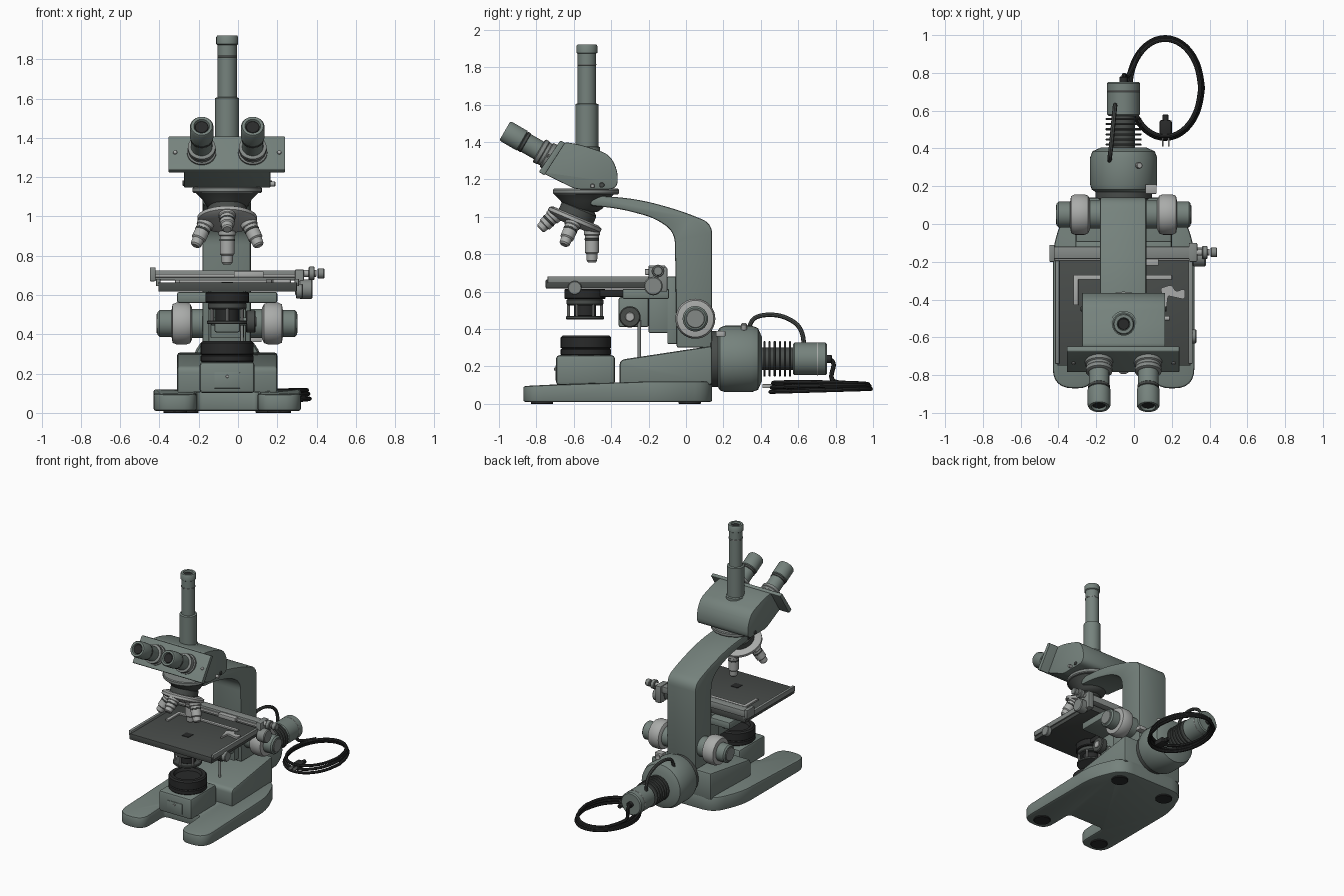
import bpy, bmesh, math
from mathutils import Vector, Matrix

if "Cube" in bpy.data.objects:
    bpy.data.objects.remove(bpy.data.objects["Cube"])

CX = -0.055  # symmetry plane of the instrument


def material(name, rgb):
    m = bpy.data.materials.new(name)
    m.diffuse_color = (*rgb, 1)
    m.use_nodes = True
    m.node_tree.nodes["Principled BSDF"].inputs["Base Color"].default_value = m.diffuse_color
    return m


GREEN = material("grey_green_enamel", (0.18, 0.225, 0.205))
DARK = material("dark_grey", (0.065, 0.072, 0.068))
BLACK = material("black", (0.022, 0.023, 0.023))
LIGHT = material("light_metal", (0.40, 0.41, 0.40))
MID = material("mid_metal", (0.23, 0.25, 0.24))


def finish(name, bm, mat, bevel=0.0, segs=2):
    bmesh.ops.recalc_face_normals(bm, faces=bm.faces)
    if bevel:
        edges = [e for e in bm.edges if len(e.link_faces) == 2 and e.calc_face_angle(0) > 0.6]
        bmesh.ops.bevel(bm, geom=edges, offset=bevel, segments=segs, profile=0.5,
                        affect='EDGES', clamp_overlap=True)
    me = bpy.data.meshes.new(name)
    bm.to_mesh(me)
    bm.free()
    me.materials.append(mat)
    ob = bpy.data.objects.new(name, me)
    bpy.context.collection.objects.link(ob)
    bpy.ops.object.select_all(action='DESELECT')
    ob.select_set(True)
    bpy.context.view_layer.objects.active = ob
    bpy.ops.object.shade_smooth_by_angle(angle=math.radians(35))
    return ob


def fillet(pts):
    """Round the corners of a polygon; each point is (u, v, radius)."""
    out = []
    for i, (u, v, r) in enumerate(pts):
        p = Vector((u, v))
        a = Vector(pts[i - 1][:2]) - p
        b = Vector(pts[(i + 1) % len(pts)][:2]) - p
        if r == 0:
            out.append(p)
            continue
        d = min(r, a.length * 0.49, b.length * 0.49)
        s, e = p + a.normalized() * d, p + b.normalized() * d
        for k in range(7):
            t = k / 6
            out.append(s * (1 - t) ** 2 + p * 2 * t * (1 - t) + e * t * t)
    return out


def prism(name, pts, axis, lo, hi, mat, bevel=0.0, top=None):
    """Extrude a filleted profile: axis x uses (y, z) points, axis z uses (x, y)."""
    bm = bmesh.new()
    rings = []
    poly = fillet(pts)
    for h in (lo, hi):
        ring = []
        for p in poly:
            z = top(p.y) if top and h == hi else h
            ring.append(bm.verts.new((h, p.x, p.y) if axis == 'x' else (p.x, p.y, z)))
        rings.append(ring)
        bm.faces.new(ring)
    n = len(poly)
    for i in range(n):
        bm.faces.new((rings[0][i], rings[0][(i + 1) % n], rings[1][(i + 1) % n], rings[1][i]))
    return finish(name, bm, mat, bevel)


def box(name, lo, hi, mat, bevel=0.006, rot=None):
    bm = bmesh.new()
    lo, hi = Vector(lo), Vector(hi)
    bmesh.ops.create_cube(bm, size=1)
    bmesh.ops.scale(bm, vec=hi - lo, verts=bm.verts)
    if rot:
        bmesh.ops.rotate(bm, verts=bm.verts, matrix=rot)
    bmesh.ops.translate(bm, vec=(lo + hi) / 2, verts=bm.verts)
    return finish(name, bm, mat, bevel)


def lathe(name, profile, origin, direction, mat, seg=40):
    """Revolve (radius, height) points about a direction from an origin."""
    bm = bmesh.new()
    q = Vector((0, 0, 1)).rotation_difference(Vector(direction).normalized())
    rings = []
    for r, h in profile:
        rings.append([bm.verts.new(Vector(origin) + q @ Vector(
            (r * math.cos(a), r * math.sin(a), h)))
            for a in (2 * math.pi * i / seg for i in range(seg))])
    for a, b in zip(rings, rings[1:]):
        for i in range(seg):
            j = (i + 1) % seg
            bm.faces.new((a[i], a[j], b[j], b[i]))
    bm.faces.new(rings[0])
    bm.faces.new(rings[-1])
    return finish(name, bm, mat)


def drum(name, r, length, origin, direction, mat, c=0.006, seg=40):
    return lathe(name, [(r - c, 0), (r, c), (r, length - c), (r - c, length)],
                 origin, direction, mat, seg)


def cord(name, pts, r, mat, closed=False):
    cu = bpy.data.curves.new(name, 'CURVE')
    cu.dimensions, cu.bevel_depth, cu.bevel_resolution = '3D', r, 2
    sp = cu.splines.new('NURBS')
    sp.points.add(len(pts) - 1)
    for p, co in zip(sp.points, pts):
        p.co = (*co, 1)
    sp.order_u, sp.use_endpoint_u, sp.use_cyclic_u, sp.resolution_u = 3, True, closed, 6
    cu.use_fill_caps = True
    tmp = bpy.data.objects.new(name, cu)
    bpy.context.collection.objects.link(tmp)
    bpy.context.view_layer.update()
    bm = bmesh.new()
    bm.from_mesh(tmp.evaluated_get(bpy.context.evaluated_depsgraph_get()).to_mesh())
    bpy.data.objects.remove(tmp)
    return finish(name, bm, mat)


# Forked foot with pads
prism("base", [(-0.43, -0.87, .12), (-0.21, -0.87, .09), (-0.21, -0.6, .03), (0.1, -0.6, .03),
               (0.1, -0.87, .09), (0.32, -0.87, .12), (0.32, -0.1, .1), (0.22, 0.14, .1),
               (-0.33, 0.14, .1), (-0.43, -0.1, .1)], 'z', 0.01, 0.1, GREEN, 0.012,
      top=lambda y: 0.095 + 0.025 * min(1, (y + 0.87) / 0.5))
for x, y in ((-0.32, -0.77), (0.21, -0.77), (-0.26, 0.02), (0.15, 0.02)):
    drum("foot_pad", 0.06, 0.02, (x, y, 0), (0, 0, 1), BLACK, 0.002)

# Wedge body and illuminator box on the foot
prism("wedge_body", [(-0.355, 0.1, 0), (-0.355, 0.235, .03), (0.14, 0.31, 0), (0.14, 0.1, 0)],
      'x', -0.31, 0.20, GREEN, 0.015)
box("illuminator_box", (-0.195, -0.695, 0.1), (0.085, -0.38, 0.26), GREEN, 0.018)
box("illuminator_plate", (-0.12, -0.699, 0.125), (0.01, -0.69, 0.205), GREEN, 0.002)
drum("plate_screw", 0.008, 0.01, (CX, -0.695, 0.185), (0, -1, 0), LIGHT, 0.002, 12)
lathe("field_lens", [(0.125, 0), (0.135, .01), (0.135, .035), (0.128, .04), (0.135, .045),
                     (0.135, .1), (0.125, .11), (0.1, .11), (0.09, .09)],
      (CX, -0.535, 0.255), (0, 0, 1), BLACK)

# Curved arm and limb
prism("arm", [(0.14, 0.3, 0), (0.14, 0.965, .06), (-0.02, 1.03, .1), (-0.25, 1.095, .12),
              (-0.49, 1.115, .03), (-0.52, 1.06, .03), (-0.36, 1.045, .08), (-0.17, 0.995, .1),
              (-0.06, 0.92, .12), (-0.05, 0.3, 0)], 'x', -0.18, 0.065, GREEN, 0.01)

# Focus knobs, coarse and fine, on both sides
for s in (-1, 1):
    d, o = (s, 0, 0), lambda k: (CX + s * k, 0.05, 0.455)
    drum("knob_hub", 0.075, 0.08, o(0.11), d, GREEN)
    lathe("coarse_knob", [(0.08, 0), (0.1, .01), (0.107, .03), (0.107, .08), (0.098, .1),
                          (0.07, .105)], o(0.178), d, LIGHT)
    drum("fine_knob", 0.068, 0.085, o(0.27), d, GREEN, 0.01)
    drum("fine_knob_cap", 0.05, 0.008, o(0.351), d, MID, 0.003)

# Stage carrier
box("focus_rail", (-0.15, -0.1, 0.32), (0.04, -0.045, 0.68), GREEN)
box("stage_carrier", (-0.14, -0.2, 0.38), (0.03, -0.095, 0.62), GREEN)
box("stage_bracket", (-0.31, -0.34, 0.56), (0.2, -0.09, 0.615), GREEN, 0.01)
box("condenser_slide", (-0.12, -0.36, 0.41), (0.01, -0.2, 0.57), GREEN, 0.01)
drum("condenser_knob", 0.057, 0.05, (0.04, -0.3, 0.465), (1, 0, 0), DARK)
drum("condenser_knob_cap", 0.025, 0.01, (0.085, -0.3, 0.465), (1, 0, 0), LIGHT, 0.003)
drum("condenser_shaft", 0.02, 0.2, (-0.14, -0.3, 0.465), (1, 0, 0), GREEN)
drum("guide_rod", 0.009, 0.25, (0.02, -0.25, 0.2), (0, 0, 1), MID, 0.002, 12)

# Specimen stage with rails and a dark top
box("stage_plate", (-0.405, -0.75, 0.617), (0.3, -0.15, 0.664), DARK, 0.005)
box("stage_opening", (-0.085, -0.57, 0.66), (-0.025, -0.51, 0.667), BLACK, 0)
for x in (-0.417, 0.288):
    box("stage_side_rail", (x, -0.74, 0.645), (x + 0.022, -0.14, 0.682), MID, 0.003)
box("cross_slide_bar", (-0.43, -0.185, 0.675), (0.31, -0.12, 0.725), MID, 0.004)
box("cross_slide_scale", (-0.42, -0.195, 0.69), (0.30, -0.183, 0.708), LIGHT, 0.002)
box("slide_bar_end", (-0.448, -0.2, 0.67), (-0.42, -0.11, 0.74), MID, 0.004)
box("slide_carriage", (-0.02, -0.22, 0.69), (0.13, -0.18, 0.72), LIGHT, 0.003)
box("slide_arm", (-0.32, -0.43, 0.664), (-0.295, -0.27, 0.676), LIGHT, 0.002)
box("slide_holder", (-0.32, -0.295, 0.664), (0.2, -0.27, 0.676), LIGHT, 0.002)
prism("slide_clip", [(0.14, -0.34, .01), (0.2, -0.32, .02), (0.22, -0.36, .02), (0.27, -0.34, .02),
                     (0.27, -0.4, .02), (0.18, -0.38, .01), (0.17, -0.46, .01)],
      'z', 0.664, 0.678, LIGHT)
box("drive_bracket", (0.29, -0.2, 0.6), (0.335, -0.1, 0.73), MID, 0.006)
drum("cross_drive_shaft", 0.018, 0.1, (0.3, -0.15, 0.71), (1, 0, 0), LIGHT, 0.003, 20)
drum("cross_drive_knob", 0.034, 0.03, (0.36, -0.15, 0.71), (1, 0, 0), MID, 0.004, 24)
drum("cross_drive_tip", 0.026, 0.035, (0.405, -0.15, 0.71), (1, 0, 0), MID, 0.004, 24)
drum("stage_drive_knob", 0.05, 0.07, (0.31, -0.175, 0.63), (1, 0, 0), MID, 0.006, 28)
drum("stage_lock_knob", 0.037, 0.035, (0.295, -0.595, 0.62), (1, 0, 0), MID, 0.004, 24)

# Condenser below the stage
drum("condenser_mount", 0.11, 0.055, (CX, -0.54, 0.56), (0, 0, 1), BLACK)
box("condenser_fork", (-0.13, -0.5, 0.572), (0.02, -0.33, 0.61), BLACK)
drum("condenser_body", 0.098, 0.035, (CX, -0.54, 0.527), (0, 0, 1), DARK)
drum("condenser_lens", 0.06, 0.08, (CX, -0.54, 0.465), (0, 0, 1), BLACK)
drum("filter_ring", 0.102, 0.018, (CX, -0.54, 0.452), (0, 0, 1), DARK, 0.004)
for k in range(6):
    a = math.radians(30 + 60 * k)
    drum("condenser_post", 0.008, 0.08, (CX + .088 * math.cos(a), -0.54 + .088 * math.sin(a), 0.46),
         (0, 0, 1), LIGHT, 0.002, 10)

# Nosepiece with tilted turret and objectives
drum("head_flange", 0.177, 0.03, (CX, -0.535, 1.12), (0, 0, 1), MID)
lathe("nosepiece_cone", [(0.07, 0), (0.1, .02), (0.125, .06), (0.165, .1)],
      (CX, -0.545, 1.025), (0, 0, 1), DARK)
T = math.radians(23)
axis = Vector((0, -math.sin(T), -math.cos(T)))
rear = Vector((0, math.cos(T), -math.sin(T)))
hub = Vector((CX, -0.595, 0.985))
drum("turret_hub", 0.1, 0.08, hub - axis * 0.08, axis, DARK, 0.02)
lathe("turret_ring", [(0.13, 0), (0.152, .01), (0.152, .028), (0.135, .038), (0.07, .055)],
      hub - axis * 0.02, axis, LIGHT)
for length, k in ((0.19, 0), (0.16, 1), (0.13, 2), (0.16, 3)):
    a = k * math.pi / 2
    rad = rear * math.cos(a) + Vector((1, 0, 0)) * math.sin(a)
    d = axis * math.cos(T) + rad * math.sin(T)
    root = hub + rad * 0.1
    drum("objective_collar", 0.043, 0.045, root, d, LIGHT, 0.004, 28)
    lathe("objective_barrel", [(0.037, 0), (0.037, length * .72), (0.03, length * .76),
                               (0.028, length * .95), (0.02, length)], root, d, LIGHT, 28)
    drum("objective_band", 0.0385, 0.012, root + d * 0.06, d, DARK, 0.002, 28)

# Viewing head with slanted face plate
prism("viewing_head", [(-0.77, 1.235, .01), (-0.65, 1.4, .02), (-0.56, 1.385, .05),
                       (-0.41, 1.335, .05), (-0.365, 1.25, .06), (-0.365, 1.147, .05),
                       (-0.59, 1.147, .03)], 'x', -0.275, 0.165, GREEN, 0.018)
prism("face_plate", [(-0.787, 1.24, .008), (-0.672, 1.408, .008), (-0.645, 1.396, .008),
                     (-0.757, 1.222, .008)], 'x', -0.355, 0.24, GREEN, 0.004)
for s in (-1, 1):
    drum("face_plate_screw", 0.011, 0.008, (CX + s * 0.265, -0.734, 1.324),
         (0, -0.82, 0.57), LIGHT, 0.002, 14)
    drum("head_screw", 0.014, 0.008, (CX + s * 0.219, -0.45, 1.17), (s, 0, 0), DARK, 0.002, 14)
drum("head_lock_screw", 0.012, 0.06, (0.13, -0.5, 1.165), (1, 0, 0), LIGHT, 0.003, 14)

# Binocular eyepieces
d = Vector((0, -0.866, 0.5))
for s in (-1, 1):
    o = Vector((CX + s * 0.13, -0.70, 1.305))
    lathe("eyepiece_collar", [(0.074, 0), (0.074, .05), (0.066, .055), (0.066, .07), (0.07, .075),
                              (0.07, .095), (0.06, .1)], o, d, MID)
    lathe("eyepiece_tube", [(0.054, 0), (0.054, .2), (0.06, .205), (0.06, .3), (0.054, .31),
                            (0.04, .31), (0.034, .295)], o, d, GREEN)
    drum("eyepiece_ring", 0.0575, 0.02, o + d * 0.18, d, DARK, 0.003)
    drum("eyepiece_lens", 0.034, 0.01, o + d * 0.29, d, BLACK, 0.002)

# Vertical camera tube
lathe("camera_tube", [(0.07, 0), (0.07, .02), (0.061, .025), (0.061, .25), (0.049, .255),
                      (0.049, .52), (0.056, .525), (0.056, .56), (0.05, .57), (0.034, .57),
                      (0.03, .55)], (CX, -0.53, 1.352), (0, 0, 1), GREEN)
drum("camera_tube_band", 0.0505, 0.008, (CX, -0.53, 1.81), (0, 0, 1), MID, 0.001)
drum("camera_tube_lens", 0.03, 0.01, (CX, -0.53, 1.9), (0, 0, 1), BLACK, 0.002)

# Lamp house with cooling fins
drum("lamp_flange", 0.15, 0.06, (CX, 0.13, 0.24), (0, 1, 0), DARK)
lathe("lamp_house", [(0.15, 0), (0.168, .012), (0.178, .04), (0.178, .18), (0.165, .215),
                     (0.12, .235)], (CX, 0.17, 0.24), (0, 1, 0), GREEN)
drum("lamp_neck", 0.06, 0.2, (CX, 0.39, 0.24), (0, 1, 0), DARK)
for k in range(6):
    drum("cooling_fin", 0.095, 0.011, (CX, 0.415 + 0.027 * k, 0.24), (0, 1, 0), DARK, 0.003)
drum("lamp_socket", 0.087, 0.18, (CX, 0.573, 0.24), (0, 1, 0), GREEN, 0.008)
drum("lamp_socket_seam", 0.088, 0.006, (CX, 0.7, 0.24), (0, 1, 0), LIGHT, 0.001)
drum("lamp_screw", 0.016, 0.035, (0.02, 0.31, 0.395), (0.3, 0, 1), LIGHT, 0.003, 16)
box("lamp_lever", (0.06, 0.16, 0.36), (0.12, 0.21, 0.39), LIGHT, 0.004)

# Lamp wire, coiled mains cord and plug
cord("lamp_wire", [(-0.1, 0.63, 0.31), (-0.1, 0.63, 0.4), (-0.11, 0.53, 0.47), (-0.12, 0.42, 0.48),
                   (-0.13, 0.34, 0.45), (-0.13, 0.335, 0.38)], 0.012, DARK)
drum("cord_relief", 0.022, 0.04, (CX, 0.74, 0.24), (0, 1, 0), BLACK, 0.004, 16)
cord("cord_drop", [(CX, 0.76, 0.24), (CX, 0.80, 0.23), (-0.045, 0.77, 0.14), (-0.02, 0.8, 0.11),
                   (0.03, 0.91, 0.105)], 0.012, BLACK)
for k, z in enumerate((0.072, 0.09, 0.108)):
    cord("cord_loop", [(0.165 + (0.2 - .007 * k) * math.cos(t), 0.72 + (0.272 - .007 * k) * math.sin(t),
                        z + 0.008 * math.sin(t + k)) for t in
                       (math.tau * i / 20 for i in range(20))], 0.011, BLACK, True)
box("plug", (0.135, 0.46, 0.075), (0.2, 0.55, 0.115), BLACK, 0.01)
drum("plug_sleeve", 0.015, 0.04, (0.167, 0.54, 0.095), (0, 1, 0), BLACK, 0.003, 14)
for x in (0.147, 0.18):
    box("plug_prong", (x, 0.41, 0.085), (x + 0.008, 0.465, 0.105), LIGHT, 0.001)
